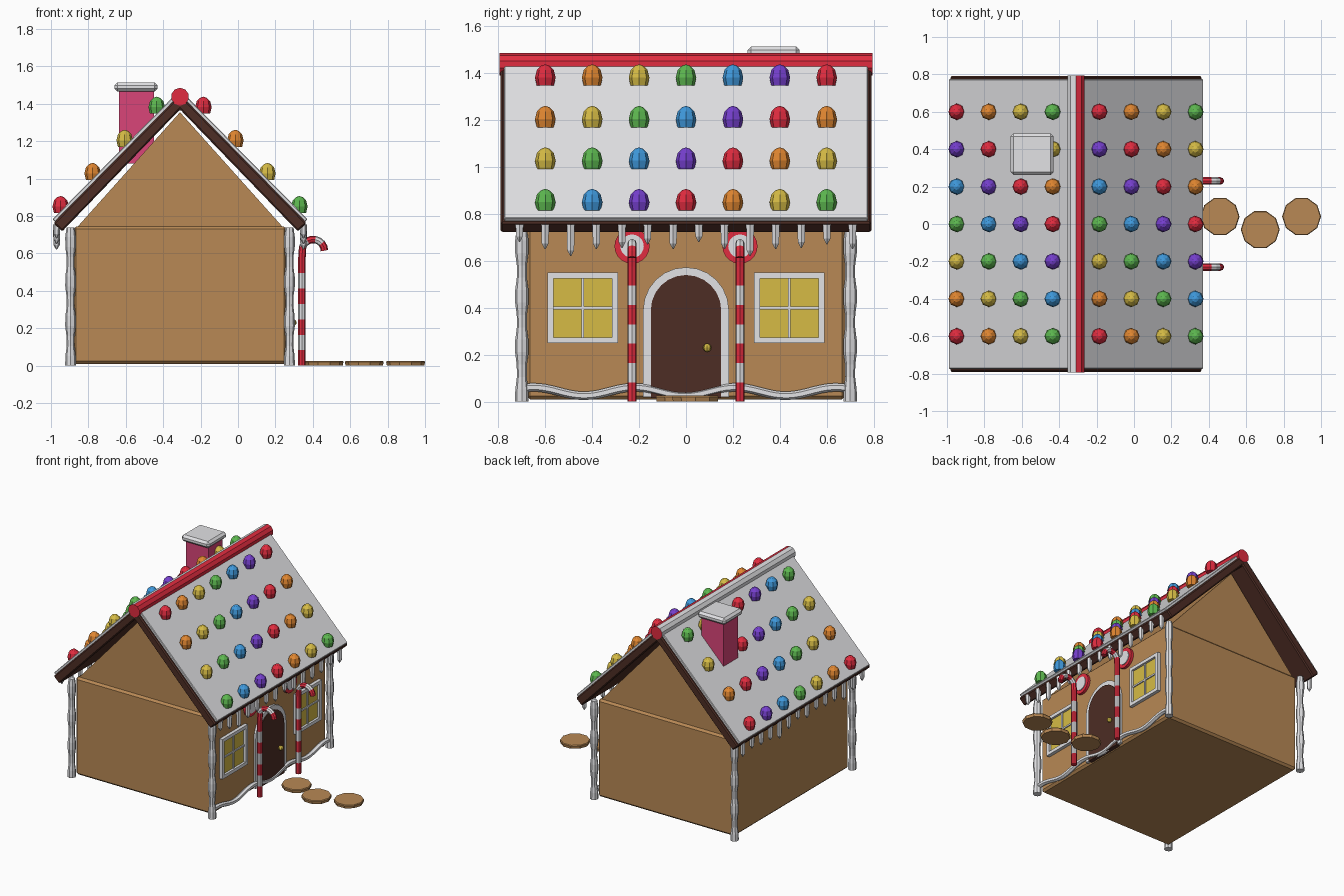
import bpy, bmesh, math
from mathutils import Vector

if "Cube" in bpy.data.objects:
    bpy.data.objects.remove(bpy.data.objects["Cube"])

CX = -0.31  # ridge line in x


def material(name, rgb):
    m = bpy.data.materials.new(name)
    m.diffuse_color = (*rgb, 1)
    m.use_nodes = True
    m.node_tree.nodes["Principled BSDF"].inputs["Base Color"].default_value = m.diffuse_color
    return m


GINGER = material("gingerbread", (0.48, 0.25, 0.09))
DARK = material("dark_brown", (0.075, 0.026, 0.018))
WHITE = material("icing_white", (0.76, 0.76, 0.78))
PINK = material("pink", (0.70, 0.06, 0.19))
RED = material("red", (0.75, 0.025, 0.05))
ORANGE = material("orange", (0.75, 0.24, 0.03))
YELLOW = material("yellow", (0.67, 0.50, 0.06))
GREEN = material("green", (0.11, 0.48, 0.08))
BLUE = material("blue", (0.05, 0.32, 0.72))
PURPLE = material("purple", (0.18, 0.05, 0.62))
CANDY = [RED, ORANGE, YELLOW, GREEN, BLUE, PURPLE]


def finish(name, bm, *mats, bevel=0):
    bmesh.ops.recalc_face_normals(bm, faces=bm.faces)
    if bevel:
        bmesh.ops.bevel(bm, geom=bm.edges[:], offset=bevel, segments=1, affect='EDGES')
    me = bpy.data.meshes.new(name)
    bm.to_mesh(me)
    bm.free()
    for m in mats:
        me.materials.append(m)
    ob = bpy.data.objects.new(name, me)
    bpy.context.collection.objects.link(ob)
    return ob


def box(name, lo, hi, mat, bevel=0):
    bm = bmesh.new()
    bmesh.ops.create_cube(bm, size=1)
    for v in bm.verts:
        v.co = [(lo[i] + hi[i]) / 2 + v.co[i] * (hi[i] - lo[i]) for i in range(3)]
    return finish(name, bm, mat, bevel=bevel)


def prism(name, pts, axis, a, b, mat, bevel=0):
    """Extrude a 2D outline from a to b: (x,z) along y, or (y,z) along x."""
    bm = bmesh.new()
    put = (lambda p, t: (p[0], t, p[1])) if axis == 'y' else (lambda p, t: (t, p[0], p[1]))
    ra, rb = ([bm.verts.new(put(p, t)) for p in pts] for t in (a, b))
    n = len(pts)
    for i in range(n):
        bm.faces.new((ra[i], ra[(i + 1) % n], rb[(i + 1) % n], rb[i]))
    bm.faces.new(ra)
    bm.faces.new(rb)
    return finish(name, bm, mat, bevel=bevel)


def tube(name, path, radii, sides, *mats, rule=None):
    """Sweep a ring along a path lying in a plane; rule(i) picks each segment's colour."""
    bm = bmesh.new()
    path = [Vector(p) for p in path]
    rings = []
    for i, p in enumerate(path):
        t = (path[min(i + 1, len(path) - 1)] - path[max(i - 1, 0)]).normalized()
        s = Vector((0, 1, 0)) if abs(t.y) < 0.5 else Vector((1, 0, 0))
        u = t.cross(s).normalized()
        w = u.cross(t)
        angles = [2 * math.pi * k / sides for k in range(sides)]
        rings.append([bm.verts.new(p + radii[i] * (u * math.cos(a) + w * math.sin(a))) for a in angles])
    for i in range(len(rings) - 1):
        for k in range(sides):
            j = (k + 1) % sides
            f = bm.faces.new((rings[i][k], rings[i][j], rings[i + 1][j], rings[i + 1][k]))
            f.material_index = rule(i) if rule else 0
    bm.faces.new(rings[0])
    f = bm.faces.new(rings[-1])
    f.material_index = rule(len(rings) - 2) if rule else 0
    return finish(name, bm, *mats)


def arch(r, cz, z0, n=12):
    arc = [(r * math.cos(math.pi * i / n), cz + r * math.sin(math.pi * i / n)) for i in range(n + 1)]
    return [(r, z0)] + arc + [(-r, z0)]


def circle(y, z, r, n=20):
    return [(y + r * math.cos(2 * math.pi * i / n), z + r * math.sin(2 * math.pi * i / n)) for i in range(n)]


# Walls and gable
box("walls", (-0.88, -0.68, 0.01), (0.26, 0.68, 0.745), GINGER, 0.015)
prism("gable", [(-0.865, 0.735), (0.245, 0.735), (CX, 1.355)], 'y', -0.665, 0.665, GINGER)


# Roof boards and the icing layer on them
def chevron(half):
    return [(CX + u, z) for u, z in half] + [(CX - u, z) for u, z in reversed(half) if u > 0]


prism("roof_boards", chevron([(0, 1.37), (0.63, 0.718), (0.677, 0.762), (0, 1.45)]),
      'y', -0.79, 0.79, DARK, 0.008)
prism("roof_icing", chevron([(0, 1.445), (0.668, 0.768), (0.682, 0.783), (0, 1.475)]),
      'y', -0.775, 0.775, WHITE, 0.004)

# Ridge rod, iced on its back half
ridge = tube("ridge_rod", [(CX, -0.795, 1.438), (CX, 0.795, 1.438)], [0.048] * 2, 10, RED, WHITE)
for f in ridge.data.polygons:
    f.material_index = 1 if f.normal.x < -0.1 else 0

# Gumdrops on both slopes
PROFILE = [(-0.045, 0.036), (-0.01, 0.044), (0.022, 0.036), (0.04, 0.018), (0.046, 0.001)]
for side in (1, -1):
    for k in range(4):
        for c in range(7):
            x, y, z = CX + side * (0.125 + 0.171 * k), -0.6 + 0.2 * c, 1.392 - 0.177 * k
            row = k if side > 0 else 3 - k
            if side < 0 and k == 1 and c == 5:
                continue  # chimney stands here
            tube("gumdrop", [(x, y, z + h) for h, r in PROFILE], [r for h, r in PROFILE], 8,
                 CANDY[(row + c) % 6])

# Chimney
box("chimney", (-0.635, 0.29, 1.08), (-0.45, 0.46, 1.47), PINK)
box("chimney_cap", (-0.66, 0.262, 1.465), (-0.43, 0.485, 1.515), WHITE, 0.016)

# Wobbly icing on the corners
for x in (-0.895, 0.275):
    for y in (-0.7, 0.7):
        n = 14
        tube("corner_icing", [(x, y, 0.74 * i / n) for i in range(n + 1)],
             [0.025 + 0.005 * math.sin(i * 1.55 + 1) for i in range(n + 1)], 8, WHITE)

# Wavy icing along the base of the entrance wall
tube("base_icing", [(0.272, -0.69 + 1.38 * i / 48,
                     0.043 + 0.018 * math.cos(2 * math.pi * (-0.04 + 1.38 * i / 48) / 0.43))
                    for i in range(49)], [0.018] * 49, 6, WHITE)

# Icicles under both eaves
DROPS = [0.68, 0.65, 0.62, 0.65, 0.655, 0.67, 0.65]
for side in (1, -1):
    for i in range(14):
        y, low = -0.71 + 1.42 * i / 13, DROPS[i % 7]
        x = CX + side * 0.66
        tube("icicle", [(x, y, 0.755), (x, y, low + 0.025), (x, y, low)], [0.019, 0.017, 0.002], 6, WHITE)

# Door with iced arch and knob
prism("door_frame", arch(0.183, 0.39, 0.02), 'x', 0.25, 0.275, WHITE)
prism("door", arch(0.15, 0.39, 0.015), 'x', 0.25, 0.281, DARK)
bm = bmesh.new()
bmesh.ops.create_uvsphere(bm, u_segments=8, v_segments=6, radius=0.018)
bmesh.ops.translate(bm, verts=bm.verts, vec=(0.295, 0.09, 0.23))
finish("door_knob", bm, YELLOW)

for s in (-1, 1):
    # Windows: panes, frame bars and crossbars
    y, z, h = s * 0.44, 0.4, 0.15
    box("window_pane", (0.25, y - h, z - h), (0.268, y + h, z + h), YELLOW)
    for d in (-1, 1):
        e = d * (h - 0.012)
        box("window_side", (0.25, y + e - 0.0125, z - h), (0.285, y + e + 0.0125, z + h), WHITE)
        box("window_rail", (0.25, y - h, z + e - 0.0125), (0.285, y + h, z + e + 0.0125), WHITE)
    box("window_mullion", (0.25, y - 0.006, z - h), (0.276, y + 0.006, z + h), WHITE)
    box("window_crossbar", (0.25, y - h, z - 0.006), (0.276, y + h, z + 0.006), WHITE)

    # Peppermint rounds above the canes
    prism("peppermint", circle(s * 0.23, 0.663, 0.075), 'x', 0.25, 0.28, RED)
    prism("peppermint_centre", circle(s * 0.23, 0.663, 0.05), 'x', 0.27, 0.285, WHITE)

    # Striped candy canes
    path = [(0.342, s * 0.23, 0.0825 * i) for i in range(8)]
    path += [(0.402 - 0.06 * math.cos(math.radians(a)), s * 0.23, 0.615 + 0.06 * math.sin(math.radians(a)))
             for a in range(20, 181, 20)]
    tube("candy_cane", path, [0.02] * len(path), 8, RED, WHITE,
         rule=lambda i: (i % 2) if i < 7 else ((i - 6) // 2) % 2)

# Stepping stones
for x, y in ((0.46, 0.04), (0.675, -0.03), (0.896, 0.04)):
    tube("stepping_stone", [(x, y, 0), (x, y, 0.02), (x, y, 0.026)], [0.1, 0.104, 0.1], 10, GINGER)
